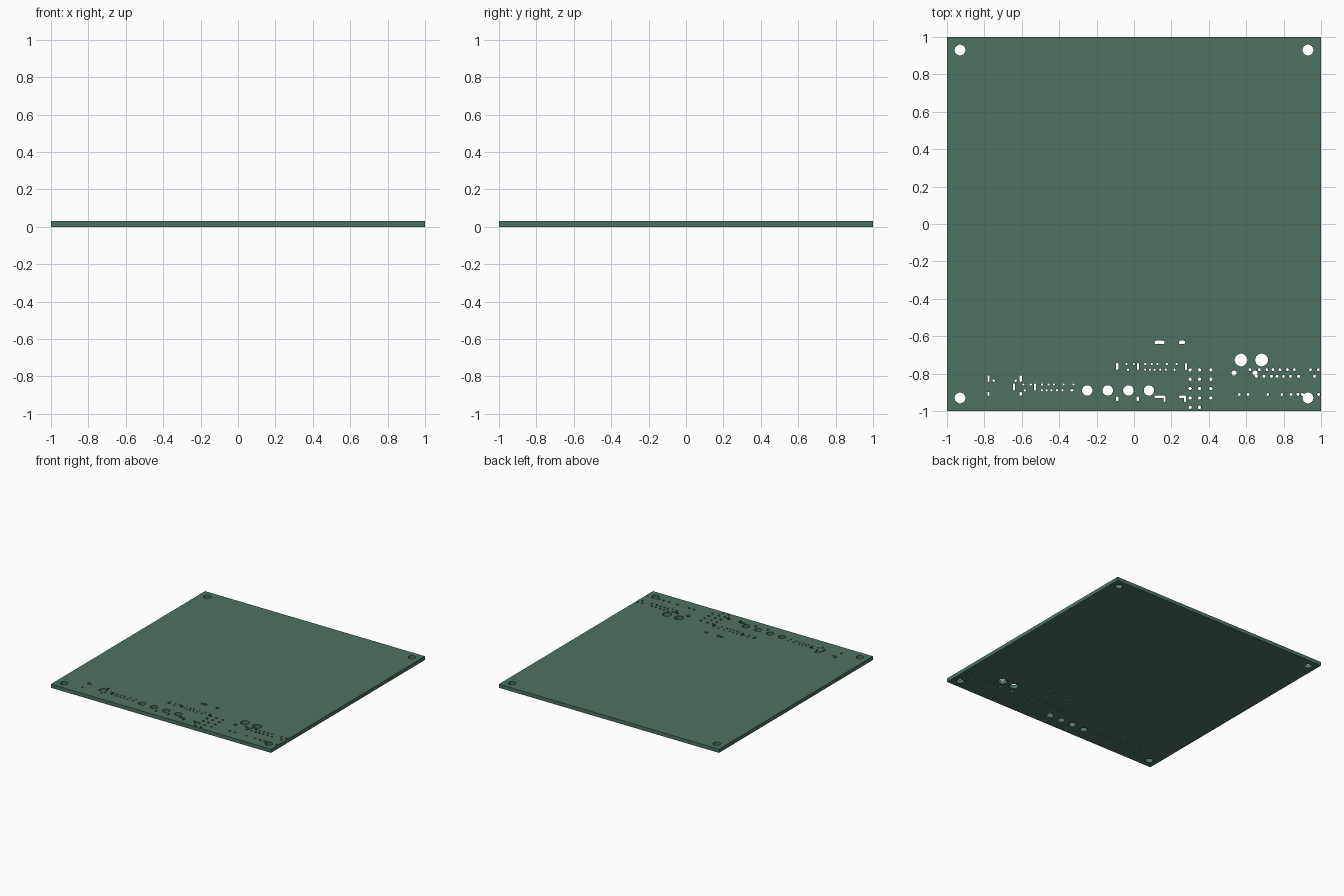
import bpy, bmesh, math

if "Cube" in bpy.data.objects:
    bpy.data.objects.remove(bpy.data.objects["Cube"])

T = 0.03  # board thickness
cut = bmesh.new()


def slot(x, y, w, h):
    """Through-cutter with rounded ends; w == h gives a round hole."""
    r = min(w, h) / 2
    n = 32 if r > 0.02 else 16
    dx, dy = w / 2 - r, h / 2 - r
    rings = ([], [])
    pts = []
    for i in range(n):
        a = 2 * math.pi * (i + 0.5) / n
        c, s = math.cos(a), math.sin(a)
        pts.append((x + math.copysign(dx, c) + r * c, y + math.copysign(dy, s) + r * s))
    for ring, z in zip(rings, (-0.02, T + 0.02)):
        ring.extend(cut.verts.new((px, py, z)) for px, py in pts)
    low, top = rings
    cut.faces.new(low[::-1])
    cut.faces.new(top)
    for i in range(n):
        j = (i + 1) % n
        cut.faces.new((low[i], low[j], top[j], top[i]))


def row(xs, y, r):
    for x in xs:
        slot(x, y, 2 * r, 2 * r)


# Corner mounting holes
for y in (-0.93, 0.93):
    row((-0.93, 0.93), y, 0.029)

# Large and medium round holes
row((0.572, 0.682), -0.727, 0.034)
row((-0.25, -0.14, -0.03, 0.08), -0.89, 0.028)
row((0.535, 0.647), -0.797, 0.014)

# Pin grid
for i in range(5):
    row((0.30, 0.35, 0.41) if i < 4 else (0.30, 0.35), -0.78 - 0.05 * i, 0.009)

# Right-hand pin rows
row((0.62, 0.67, 0.71, 0.743, 0.78, 0.82, 0.857, 0.943, 0.985), -0.779, 0.008)
row((0.655, 0.695, 0.735, 0.765, 0.80, 0.837, 0.88, 0.965), -0.815, 0.008)
row((0.563, 0.61, 0.715, 0.79, 0.84, 0.877, 0.9, 0.987), -0.911, 0.008)

# Two matching connector footprints: fine pins plus retaining slots
for cx, cy in ((0.11, -0.748), (-0.442, -0.858)):
    row([cx + d for d in (-0.15, -0.11, -0.05, -0.015, 0.015, 0.065, 0.118)], cy, 0.006)
    row([cx + d for d in (-0.142, -0.05, -0.025, 0.0, 0.03, 0.06, 0.107)], cy - 0.031, 0.006)
    for d in (-0.2, -0.088):
        slot(cx + d, cy - 0.013, 0.012, 0.038)
slot(0.278, -0.763, 0.012, 0.038)
row((-0.33,), -0.889, 0.006)

# Slots beside the left connector
for x in (-0.778, -0.606):
    slot(x, -0.827, 0.012, 0.036)
row((-0.75, -0.633), -0.837, 0.007)
slot(-0.778, -0.908, 0.012, 0.022)
slot(-0.606, -0.908, 0.012, 0.022)

# Shield slots, plain above and L-shaped below
for x, w in ((0.137, 0.055), (0.257, 0.034)):
    slot(x, -0.633, w, 0.018)
    slot(x, -0.924, w, 0.014)
    slot(x + w / 2 - 0.002, -0.935, 0.012, 0.034)
for x in (-0.09, 0.02):
    slot(x, -0.934, 0.012, 0.026)

mesh = bpy.data.meshes.new("hole_cutters")
cut.to_mesh(mesh)
cut.free()
cutter = bpy.data.objects.new("hole_cutters", mesh)
bpy.context.collection.objects.link(cutter)
cutter.hide_render = True

# Circuit board slab
bpy.ops.mesh.primitive_cube_add(size=1, location=(0, 0, T / 2))
board = bpy.context.object
board.name = "circuit_board"
board.scale = (2, 2, T)
bpy.ops.object.transform_apply(location=True, scale=True)
mod = board.modifiers.new("drill_holes", "BOOLEAN")
mod.operation = "DIFFERENCE"
mod.solver = "EXACT"
mod.use_self = True
mod.object = cutter
bpy.ops.object.modifier_apply(modifier=mod.name)
bpy.data.objects.remove(cutter)

green = bpy.data.materials.new("board_green")
green.diffuse_color = (0.075, 0.17, 0.12, 1)
green.use_nodes = True
green.node_tree.nodes["Principled BSDF"].inputs["Base Color"].default_value = green.diffuse_color
board.data.materials.clear()
board.data.materials.append(green)
bpy.ops.object.shade_smooth_by_angle(angle=math.radians(30))
